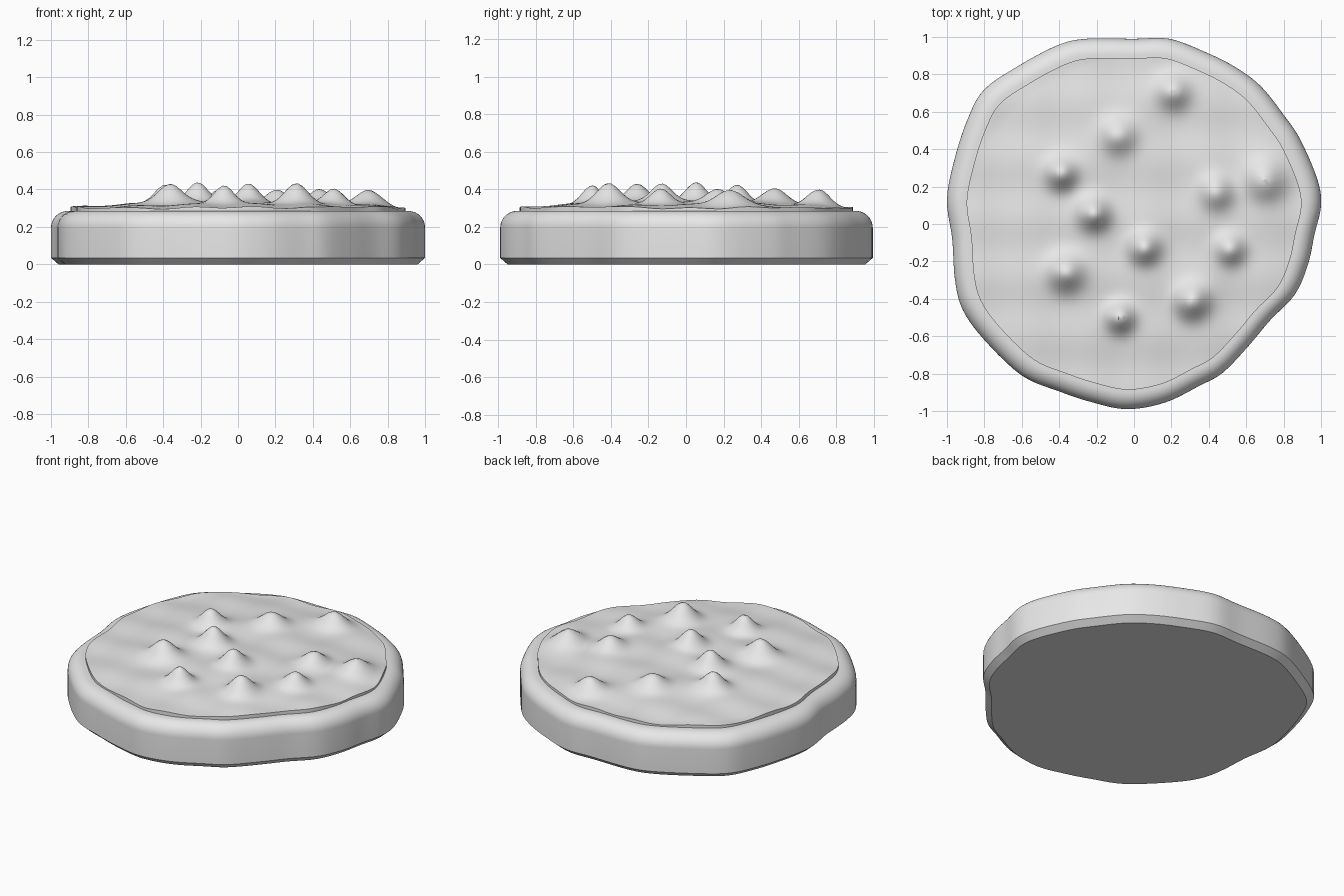
import bpy, bmesh, math
from mathutils import Vector

if "Cube" in bpy.data.objects:
    bpy.data.objects.remove(bpy.data.objects["Cube"])

# Wavy outline, counter-clockwise from the right
OUTLINE = [
    (1.0, .10), (.98, .24), (.89, .45), (.81, .57), (.68, .735), (.54, .84),
    (.38, .92), (.19, .99), (0, .99), (-.26, .99), (-.41, .955), (-.61, .85),
    (-.80, .72), (-.89, .56), (-.96, .345), (-1.0, .13), (-.972, -.08),
    (-.957, -.30), (-.915, -.46), (-.80, -.62), (-.60, -.81), (-.40, -.895),
    (-.235, -.95), (-.04, -.99), (.165, -.955), (.35, -.865), (.475, -.795),
    (.61, -.655), (.727, -.516), (.86, -.377), (.93, -.217), (.965, -.056)]

# Bumps: x, y, height, spread
BUMPS = [
    (.21, .71, .09, .060), (-.085, .475, .09, .065), (-.39, .27, .105, .056),
    (-.215, .055, .10, .056), (-.365, -.26, .105, .064), (-.075, -.50, .105, .052),
    (.055, -.13, .10, .056), (.31, -.415, .115, .062), (.515, -.135, .09, .054),
    (.44, .17, .08, .060), (.70, .23, .085, .070)]


def smooth_loop(points, steps):
    """Closed Catmull-Rom curve through the points."""
    pts = [Vector(p) for p in points]
    n, out = len(pts), []
    for i in range(n):
        a, b, c, d = (pts[(i + k) % n] for k in (-1, 0, 1, 2))
        for s in range(steps):
            t = s / steps
            out.append(.5 * (2 * b + (c - a) * t + (2 * a - 5 * b + 4 * c - d) * t * t
                             + (3 * b - a - 3 * c + d) * t ** 3))
    return out


def make_object(name, rings, material, cap_bottom, center=None):
    """Skin a list of closed rings, then close the ends."""
    bm = bmesh.new()
    loops = [[bm.verts.new(p) for p in ring] for ring in rings]
    n = len(loops[0])
    for lo, hi in zip(loops, loops[1:]):
        for i in range(n):
            j = (i + 1) % n
            bm.faces.new((lo[i], lo[j], hi[j], hi[i]))
    if cap_bottom:
        bm.faces.new(loops[0][::-1])
    if center is None:
        bm.faces.new(loops[-1])
    else:
        tip = bm.verts.new(center)
        for i in range(n):
            bm.faces.new((loops[-1][i], loops[-1][(i + 1) % n], tip))
    mesh = bpy.data.meshes.new(name)
    bm.to_mesh(mesh)
    bm.free()
    obj = bpy.data.objects.new(name, mesh)
    bpy.context.collection.objects.link(obj)
    mesh.materials.append(material)
    bpy.ops.object.select_all(action='DESELECT')
    obj.select_set(True)
    bpy.context.view_layer.objects.active = obj
    bpy.ops.object.shade_smooth_by_angle(angle=math.radians(30))
    return obj


def surface_height(x, y):
    """Gentle dome with ripples and rounded bumps."""
    z = .302 + .03 * max(0, 1 - (x * x + y * y) / .8)
    z += .004 * (math.sin(20 * x) + math.sin(20 * y + 1))
    for bx, by, h, s in BUMPS:
        z += h * math.exp(-((x - bx) ** 2 + (y - by) ** 2) / (2 * s * s))
    return z


grey = bpy.data.materials.new("light_grey")
grey.diffuse_color = (.8, .8, .8, 1)
grey.use_nodes = True
grey.node_tree.nodes["Principled BSDF"].inputs["Base Color"].default_value = grey.diffuse_color
loop = smooth_loop(OUTLINE, 5)

# Base: chamfered foot, straight wall, rounded shoulder, flat top
R = .09
profile = [(.96, 0), (1, .035)]
profile += [(1 - R + R * math.cos(a), .195 + R * math.sin(a))
            for a in (math.pi / 2 * k / 10 for k in range(11))]
make_object("base", [[(p.x * s, p.y * s, z) for p in loop] for s, z in profile],
            grey, True)

# Topping: rippled sheet with a thin lip around its edge
RINGS, EDGE = 56, .895
sheet = [[(p.x * EDGE, p.y * EDGE, .28) for p in loop]]
for k in range(RINGS, 0, -1):
    s = EDGE * k / RINGS
    sheet.append([(p.x * s, p.y * s, surface_height(p.x * s, p.y * s)) for p in loop])
make_object("bumpy_topping", sheet, grey, True, (0, 0, surface_height(0, 0)))
